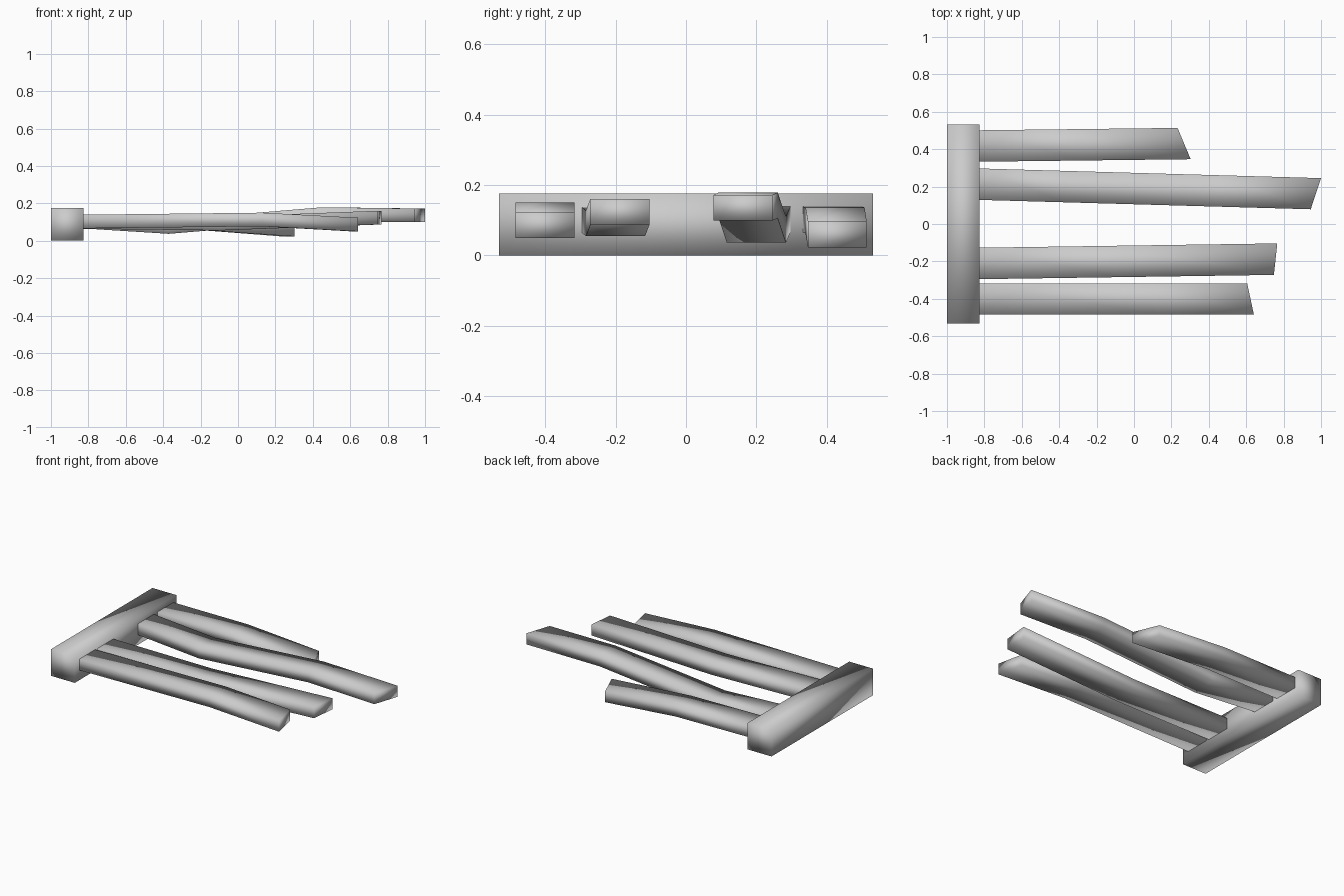
import bpy, bmesh

if "Cube" in bpy.data.objects:
    bpy.data.objects.remove(bpy.data.objects["Cube"])


def loft(name, sections):
    """Skin a chain of four-cornered sections, cap both ends, shade fully smooth."""
    bm = bmesh.new()
    rings = [[bm.verts.new(p) for p in s] for s in sections]
    for a, b in zip(rings, rings[1:]):
        for i in range(4):
            j = (i + 1) % 4
            bm.faces.new((a[i], a[j], b[j], b[i]))
    bm.faces.new(rings[0])
    bm.faces.new(rings[-1])
    bmesh.ops.recalc_face_normals(bm, faces=bm.faces)
    mesh = bpy.data.meshes.new(name)
    bm.to_mesh(mesh)
    bm.free()
    mesh.shade_smooth()
    obj = bpy.data.objects.new(name, mesh)
    bpy.context.collection.objects.link(obj)


def plank(name, y_start, y_end, x_ends, bottoms, width=0.168, thick=0.073):
    """Bent plank: y of the low side, slanted end (x at low y, x at high y), (x, z) bends."""
    x0, x1 = bottoms[0][0], sum(x_ends) / 2
    path = bottoms[:-1] + [(None, bottoms[-1][1])]
    sections = []
    for x, z in path:
        xl, xh = x_ends if x is None else (x, x)
        yl = y_start + (y_end - y_start) * (xl - x0) / (x1 - x0)
        yh = y_start + (y_end - y_start) * (xh - x0) / (x1 - x0) + width
        sections.append([(xl, yl, z), (xh, yh, z),
                         (xh, yh, z + thick), (xl, yl, z + thick)])
    loft(name, sections)


# Cross beam
loft("cross_beam", [[(-1, y, 0), (-0.825, y, 0), (-0.825, y, 0.176), (-1, y, 0.176)]
                    for y in (-0.532, 0.532)])

# Four warped planks butting against the beam
X = -0.83
plank("back_outer_plank", 0.333, 0.346, (0.303, 0.233),
      [(X, 0.066), (-0.28, 0.063), (0.27, 0.023)])
plank("back_inner_plank", 0.129, 0.078, (0.945, 1.0),
      [(X, 0.066), (-0.37, 0.037), (0.45, 0.106), (0.97, 0.099)])
plank("front_inner_plank", -0.295, -0.272, (0.748, 0.766),
      [(X, 0.064), (-0.1, 0.055), (0.75, 0.087)])
plank("front_outer_plank", -0.485, -0.485, (0.641, 0.605),
      [(X, 0.066), (0.13, 0.077), (0.62, 0.05)])
